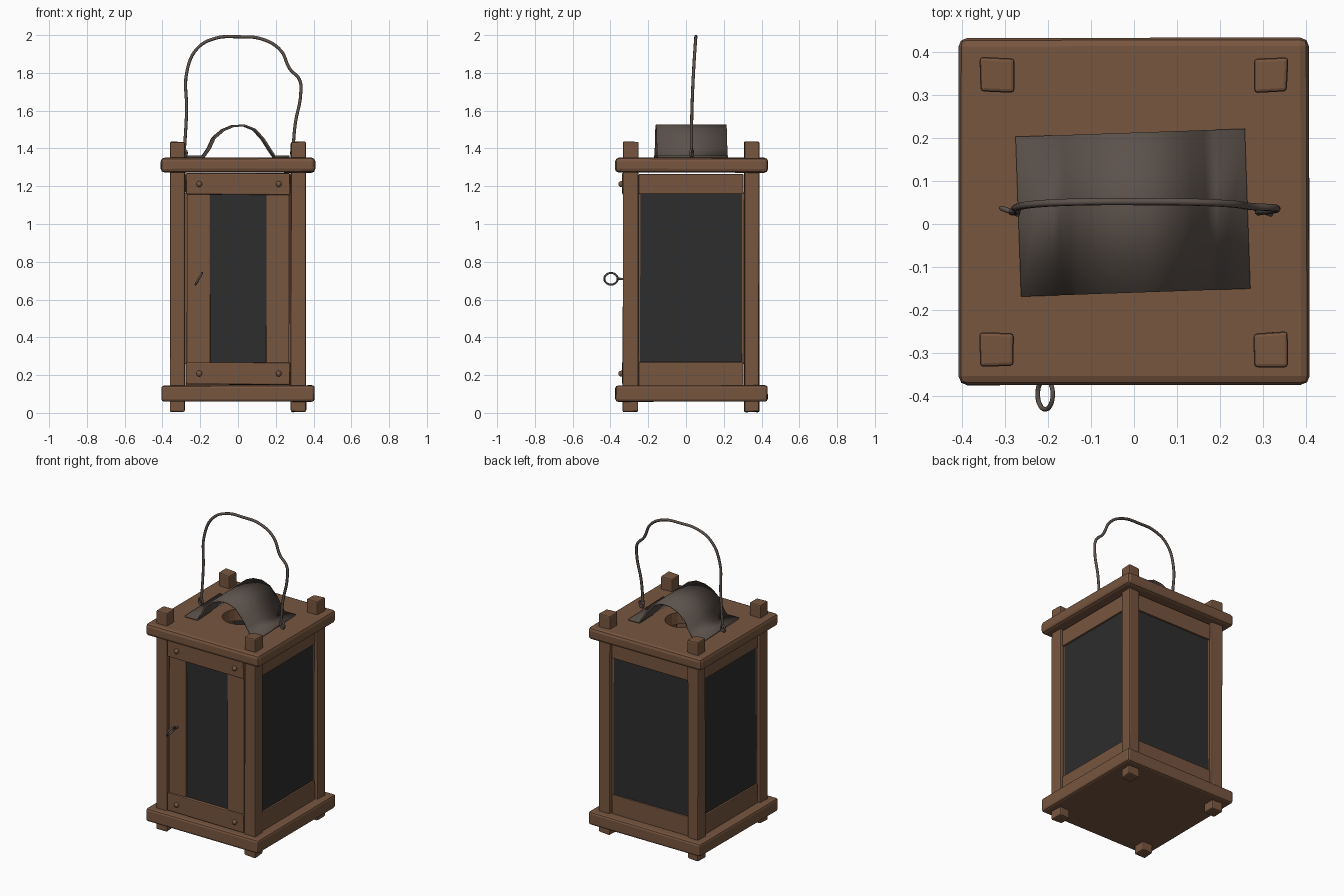
import bpy, bmesh, math, random
from mathutils import Matrix, Vector

random.seed(4)
cube = bpy.data.objects.get("Cube")
if cube:
    bpy.data.objects.remove(cube)
CY = 0.027  # body centre in depth


def material(name, rgb):
    m = bpy.data.materials.new(name)
    m.use_nodes = True
    m.diffuse_color = (*rgb, 1)
    m.node_tree.nodes["Principled BSDF"].inputs["Base Color"].default_value = (*rgb, 1)
    return m


wood = material("brown wood", (0.185, 0.092, 0.05))
metal = material("dull iron", (0.105, 0.083, 0.07))
glass = material("dark glass", (0.026, 0.026, 0.027))


def finish(name, bm, mat, smooth=False):
    bmesh.ops.recalc_face_normals(bm, faces=bm.faces)
    me = bpy.data.meshes.new(name)
    bm.to_mesh(me)
    bm.free()
    me.materials.append(mat)
    ob = bpy.data.objects.new(name, me)
    bpy.context.collection.objects.link(ob)
    if smooth:
        bpy.context.view_layer.objects.active = ob
        ob.select_set(True)
        bpy.ops.object.shade_smooth_by_angle(angle=math.radians(40))
        ob.select_set(False)
    return ob


def box(name, lo, hi, mat=wood, bevel=0.008, wobble=0.002, spin=0):
    """Box between two corners, hand-cut by a tiny wobble, turned about z."""
    bm = bmesh.new()
    bmesh.ops.create_cube(bm, size=1)
    lo, hi = Vector(lo), Vector(hi)
    for v in bm.verts:
        v.co = Vector([(lo[i] + hi[i]) / 2 + v.co[i] * (hi[i] - lo[i])
                       + random.uniform(-wobble, wobble) for i in range(3)])
    bmesh.ops.rotate(bm, verts=bm.verts, cent=(0, CY, 0), matrix=Matrix.Rotation(spin, 3, 'Z'))
    ob = finish(name, bm, mat)
    if bevel:
        mod = ob.modifiers.new("worn edges", 'BEVEL')
        mod.width, mod.segments = bevel, 2
    return ob


def wire(name, points, radius, closed=False):
    """Round iron wire through a few points."""
    cu = bpy.data.curves.new(name, 'CURVE')
    cu.dimensions = '3D'
    cu.bevel_depth, cu.bevel_resolution, cu.resolution_u = radius, 2, 6
    cu.use_fill_caps = True
    sp = cu.splines.new('BEZIER')
    sp.bezier_points.add(len(points) - 1)
    for bp, p in zip(sp.bezier_points, points):
        bp.co = p
        bp.handle_left_type = bp.handle_right_type = 'AUTO'
    sp.use_cyclic_u = closed
    cu.materials.append(metal)
    ob = bpy.data.objects.new(name, cu)
    bpy.context.collection.objects.link(ob)
    return ob


def ring(name, centre, radius, thick, turn):
    """Closed wire ring lying in the yz plane, then turned by a matrix."""
    pts = [Vector(centre) + turn @ Vector((0, math.cos(a) * radius, math.sin(a) * radius))
           for a in [math.tau * i / 8 for i in range(8)]]
    return wire(name, pts, thick, True)


# Base and roof boards
box("base_board", (-0.405, CY - 0.4, 0.06), (0.405, CY + 0.405, 0.145), bevel=0.014)
roof = box("roof_board", (-0.41, CY - 0.402, 1.272), (0.408, CY + 0.407, 1.352), bevel=0.02)

# Smoke hole through the roof
bm = bmesh.new()
bmesh.ops.create_cone(bm, cap_ends=True, segments=20, radius1=0.11, radius2=0.11, depth=0.4,
                      matrix=Matrix.Translation((0, CY, 1.31)))
cutter = finish("smoke_hole_cutter", bm, wood)
cutter.hide_render = True
cutter.hide_set(True)
cut = roof.modifiers.new("smoke hole", 'BOOLEAN')
cut.operation, cut.solver, cut.object = 'DIFFERENCE', 'EXACT', cutter

# Corner posts running through both boards
for sx, side in ((-1, "right"), (1, "left")):
    for sy, end in ((-1, "front"), (1, "back")):
        x, y = sx * 0.32, CY + sy * 0.32
        box(f"{end}_{side}_post", (x - 0.039, y - 0.04, 0.006), (x + 0.039, y + 0.04, 1.435),
            wobble=0.003)

# Glazed panels on the two sides and the back, each built at the back and turned
for name, turn in (("back", 0), ("right", math.pi / 2), ("left", -math.pi / 2)):
    def part(label, x0, x1, z0, z1, y0, y1, mat=wood, bev=0.005):
        box(f"{name}_{label}", (x0, CY + y0, z0), (x1, CY + y1, z1), mat, bev, 0.001, turn)
    part("lower_rail", -0.277, 0.277, 0.14, 0.268, 0.3, 0.345)
    part("upper_rail", -0.277, 0.277, 1.158, 1.264, 0.3, 0.345)
    for sx, side in ((-1, "a"), (1, "b")):
        a, b = sorted((sx * 0.268, sx * 0.283))
        part(f"thin_stile_{side}", a, b, 0.26, 1.165, 0.3, 0.335, bev=0.003)
    part("glass", -0.27, 0.27, 0.266, 1.16, 0.322, 0.334, glass, 0)

# Front door
front = CY - 0.365
for z0, z1, label in ((0.15, 0.266, "lower"), (1.155, 1.268, "upper")):
    box(f"door_{label}_rail", (-0.275, front, z0), (0.276, front + 0.05, z1), bevel=0.006)
    for x in (-0.205, 0.215):
        bm = bmesh.new()
        bmesh.ops.create_uvsphere(bm, u_segments=10, v_segments=6, radius=0.016,
                                  matrix=Matrix.Translation((x, front - 0.004, (z0 + z1) / 2)))
        finish(f"door_{label}_peg", bm, wood, True)
box("door_latch_stile", (-0.27, front + 0.012, 0.26), (-0.146, front + 0.05, 1.16), bevel=0.005)
box("door_hinge_stile", (0.15, front + 0.012, 0.26), (0.272, front + 0.05, 1.16), bevel=0.005)
box("door_glass", (-0.15, front + 0.02, 0.262), (0.154, front + 0.032, 1.16), glass, 0, 0)

# Door pull ring and its stem
ring("door_pull", (-0.207, -0.397, 0.71), 0.035, 0.0055, Matrix.Rotation(math.radians(30), 3, 'Y'))
wire("door_pull_stem", [(-0.207, -0.362, 0.71), (-0.207, -0.31, 0.708)], 0.006)

# Bent sheet smoke hood with flat flanges
profile = [(-0.27, 1.357), (-0.185, 1.357), (-0.155, 1.4), (-0.13, 1.455), (-0.08, 1.497),
           (-0.03, 1.518), (0.03, 1.522), (0.085, 1.5), (0.13, 1.45), (0.165, 1.395),
           (0.19, 1.357), (0.265, 1.357)]
bm = bmesh.new()
rows = [[bm.verts.new((x, y, z)) for x, z in profile] for y in (-0.16, 0.213)]
for i in range(len(profile) - 1):
    bm.faces.new((rows[0][i], rows[0][i + 1], rows[1][i + 1], rows[1][i]))
bmesh.ops.rotate(bm, verts=bm.verts, cent=(0, CY, 0),
                 matrix=Matrix.Rotation(math.radians(2), 3, 'Z'))
hood = finish("smoke_hood", bm, metal, True)
sheet = hood.modifiers.new("sheet thickness", 'SOLIDIFY')
sheet.thickness, sheet.offset = 0.01, 0

# Wire carrying handle and its eyelets
bail = [(-0.285, 1.37), (-0.272, 1.6), (-0.27, 1.81), (-0.215, 1.93), (-0.12, 1.983),
        (0, 1.991), (0.13, 1.978), (0.225, 1.92), (0.275, 1.82), (0.325, 1.765),
        (0.332, 1.69), (0.303, 1.53), (0.29, 1.375)]
wire("carry_handle", [(x, 0.028 + 0.024 * ((z - 1.37) / 0.62) ** 2, z) for x, z in bail], 0.0085)
for x in (-0.29, 0.3):
    ring("handle_eyelet", (x, 0.03, 1.375), 0.02, 0.006, Matrix.Rotation(math.radians(70), 3, 'Z'))
